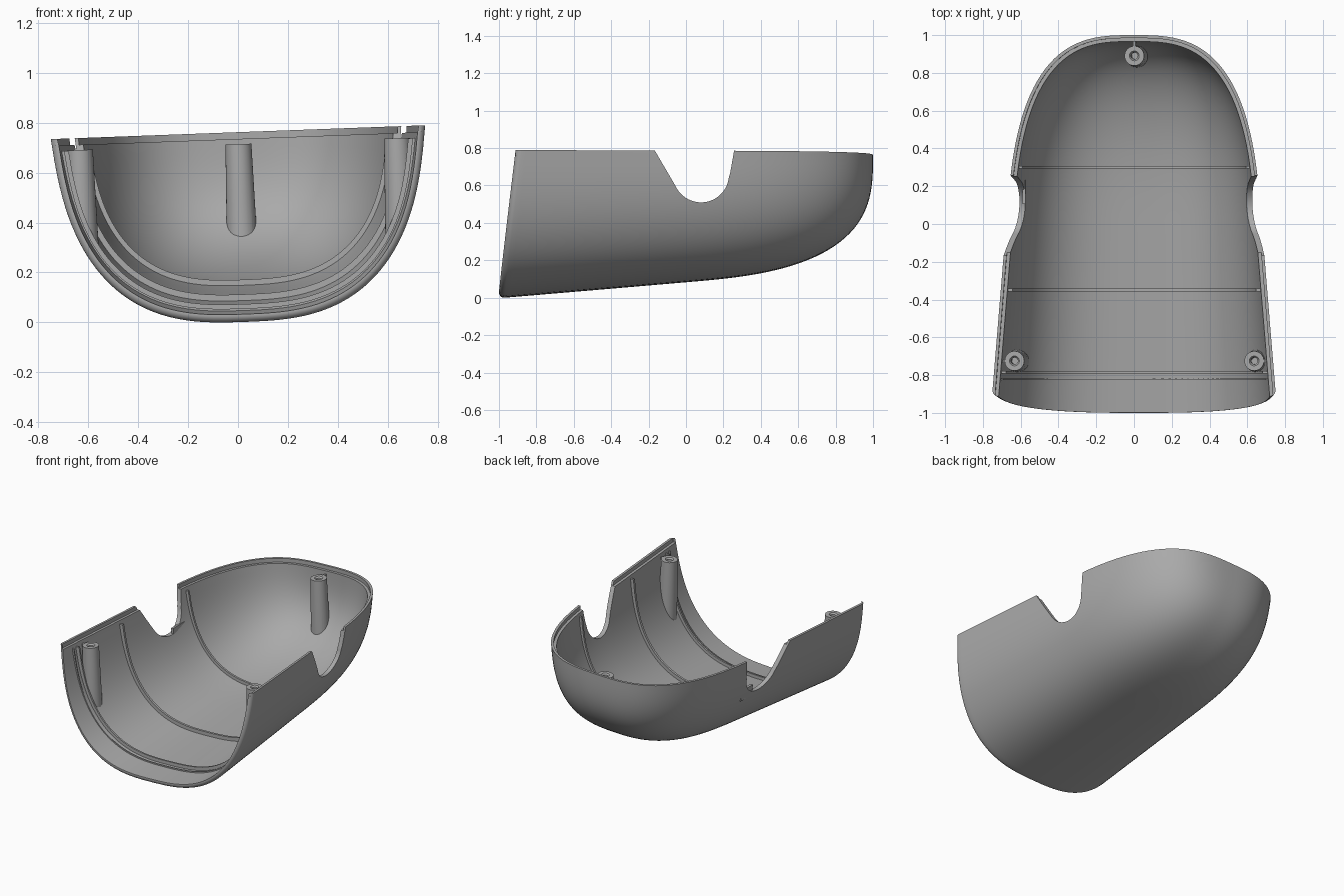
import bpy, bmesh, math
from mathutils import Matrix, Vector

if "Cube" in bpy.data.objects:
    bpy.data.objects.remove(bpy.data.objects["Cube"])

RIM, WALL, STEP, N = 0.76, 0.034, 0.027, 64
NOSE, SECTION, LEAN = 3.0, 2.8, 0.12     # roundness of nose and section, lean of the sides
TILT = Matrix.Translation((0.028, 0, 0.002)) @ Matrix.Rotation(-0.037, 4, 'Y')

grey = bpy.data.materials.new("plastic_grey")
grey.use_nodes = True
grey.diffuse_color = (0.4, 0.4, 0.4, 1)
grey.node_tree.nodes["Principled BSDF"].inputs["Base Color"].default_value = (0.4, 0.4, 0.4, 1)


def make(name, bm):
    bmesh.ops.recalc_face_normals(bm, faces=bm.faces)
    mesh = bpy.data.meshes.new(name)
    bm.to_mesh(mesh)
    bm.free()
    mesh.materials.append(grey)
    ob = bpy.data.objects.new(name, mesh)
    bpy.context.collection.objects.link(ob)
    return ob


def box(name, centre, size):
    bm = bmesh.new()
    matrix = Matrix.Translation(centre) @ Matrix.Diagonal((*size, 1))
    bmesh.ops.create_cube(bm, size=1, matrix=matrix)
    return make(name, bm)


def activate(ob):
    bpy.ops.object.select_all(action='DESELECT')
    ob.select_set(True)
    bpy.context.view_layer.objects.active = ob


def boolean(ob, other, operation):
    mod = ob.modifiers.new("cut", 'BOOLEAN')
    mod.operation, mod.object, mod.solver = operation, other, 'EXACT'
    activate(ob)
    bpy.ops.object.modifier_apply(modifier=mod.name)


def finish(ob):
    ob.data.transform(TILT)
    activate(ob)
    bpy.ops.object.shade_smooth_by_angle(angle=math.radians(32))


def power(v, n):
    return math.copysign(abs(v) ** (2 / n), v) if abs(v) > 1e-6 else 0.0


def point(station, off, a, drop=0.0):
    """Point on the body surface moved inward by off, at section angle a."""
    base, phi = station
    s, r = power(math.sin(phi), NOSE), power(math.cos(phi), NOSE)
    y = base if phi == 0 else (1 - off) * s
    w = (0.677 - 0.075 * y - off) * r
    h = (RIM - 0.085 * (y + 0.97) - off - drop) * r
    depth = power(math.sin(a), SECTION)
    z = RIM - drop - h * depth
    y += 0.12 * z * max(0, -y)          # slanted front opening
    return Vector((w * power(math.cos(a), SECTION) * (1 - LEAN * depth), y, z))


def arc(station, off, drop=0.0):
    return [point(station, off, math.pi * i / N, drop) for i in range(N + 1)]


def loft(bm, loops):
    rows = [[bm.verts.new(p) for p in loop] for loop in loops]
    n = len(rows[0])
    for a, b in zip(rows, rows[1:]):
        for i in range(n):
            j = (i + 1) % n
            bm.faces.new((a[i], a[j], b[j], b[i]))
    return rows


def clean(bm):
    bmesh.ops.remove_doubles(bm, verts=bm.verts, dist=1e-5)
    bmesh.ops.dissolve_degenerate(bm, edges=bm.edges, dist=1e-6)


# Stations run from the rounded front lip to the nose tip
R = 0.036
lip = [(-1.004 + R * (1 - math.cos(k * math.pi / 12)), R * (1 - math.sin(k * math.pi / 12)))
       for k in range(1, 7)]
straight = [(-0.94 + 0.94 * k / 12, 0.0) for k in range(13)]
stations = [((y, 0.0), o) for y, o in lip + straight]
stations += [((0, math.pi / 2 * t * t * (3 - 2 * t)), 0.0)
             for t in (k / 40 for k in range(1, 41))]

# Shell with a stepped rim
bm = bmesh.new()
loops = []
for st, o in stations:
    ledge = max(0.016, o + 0.002)
    left = [point(st, ledge, math.pi, d) for d in (0, STEP)]
    right = [point(st, ledge, 0, d) for d in (STEP, 0)]
    loops.append(arc(st, o) + left + arc(st, max(WALL, o + 0.004), STEP)[::-1] + right)
front = loft(bm, loops)[0]
M = 2 * N + 3
for i in range(N):
    bm.faces.new((front[i], front[i + 1], front[M - i - 1], front[M - i]))
bm.faces.new((front[0], front[M], front[M + 1], front[M + 2]))
bm.faces.new(front[N:N + 4])
clean(bm)
shell = make("shell", bm)

# Side notches: a slanted slot with a round bottom
bm = bmesh.new()
cy, cz, rad = 0.08, 0.635, 0.15
outline = [(-0.215, 0.85), (-0.17, 0.765)]
outline += [(cy + rad * math.cos(a), cz + rad * math.sin(a))
            for a in (math.radians(205 + 150 * k / 24) for k in range(25))]
outline += [(0.235, 0.635), (0.258, 0.765), (0.272, 0.85)]
for end in loft(bm, [[(x, y, z) for y, z in outline] for x in (-1, 1)]):
    bm.faces.new(end)
notch = make("notch_cutter", bm)
notch.hide_render = True
boolean(shell, notch, 'DIFFERENCE')
bpy.data.objects.remove(notch)
finish(shell)


# Inner ribs following the section
def rib(name, y, depth, width):
    bm = bmesh.new()
    station = (y, math.asin(max(0, y) ** (NOSE / 2)))
    loops = []
    for yy in (y - width / 2, y + width / 2):
        loop = arc(station, WALL * 0.5, 0.05) + arc(station, WALL + depth, 0.05)[::-1]
        loops.append([(p.x, yy, p.z) for p in loop])
    for row in loft(bm, loops):
        for i in range(N):
            bm.faces.new((row[i], row[i + 1], row[-2 - i], row[-1 - i]))
    finish(make(name, bm))


rib("rear_rib", 0.3, 0.024, 0.014)
rib("middle_rib", -0.35, 0.024, 0.016)
rib("front_rib", -0.785, 0.022, 0.012)
rib("front_step", -0.822, 0.008, 0.008)

# Small tab under the right notch
finish(box("notch_tab", (-0.592, 0.17, 0.49), (0.016, 0.13, 0.07)))

# Solid body used to trim the screw posts to the wall
bm = bmesh.new()
bm.faces.new(loft(bm, [arc(st, max(WALL * 0.5, o)) for st, o in stations])[0])
clean(bm)
body = make("body_trimmer", bm)
body.hide_render = True


def post(name, x, y, out):
    """Tapered screw post with a hole and a thin web to the wall."""
    top, bottom = 0.712, 0.02
    profile = [(0.068, bottom), (0.052, top), (0.026, top), (0.018, top - 0.01),
               (0.018, top - 0.12)]
    bm = bmesh.new()
    rows = loft(bm, [[(x + r * math.cos(a), y + r * math.sin(a), z)
                      for a in (math.tau * k / 32 for k in range(32))] for r, z in profile])
    bm.faces.new(rows[0])
    bm.faces.new(rows[-1])
    centre = Vector((x, y, 0.4)) + Vector(out) * 0.085
    size = [abs(k) * 0.09 + 0.012 * (not k) for k in out[:2]] + [0.62]
    for ob in (make(name, bm), box(name + "_web", centre, size)):
        boolean(ob, body, 'INTERSECT')
        finish(ob)


post("right_post", -0.635, -0.725, (-1, 0, 0))
post("left_post", 0.635, -0.725, (1, 0, 0))
post("rear_post", 0, 0.89, (0, 1, 0))
bpy.data.objects.remove(body)
